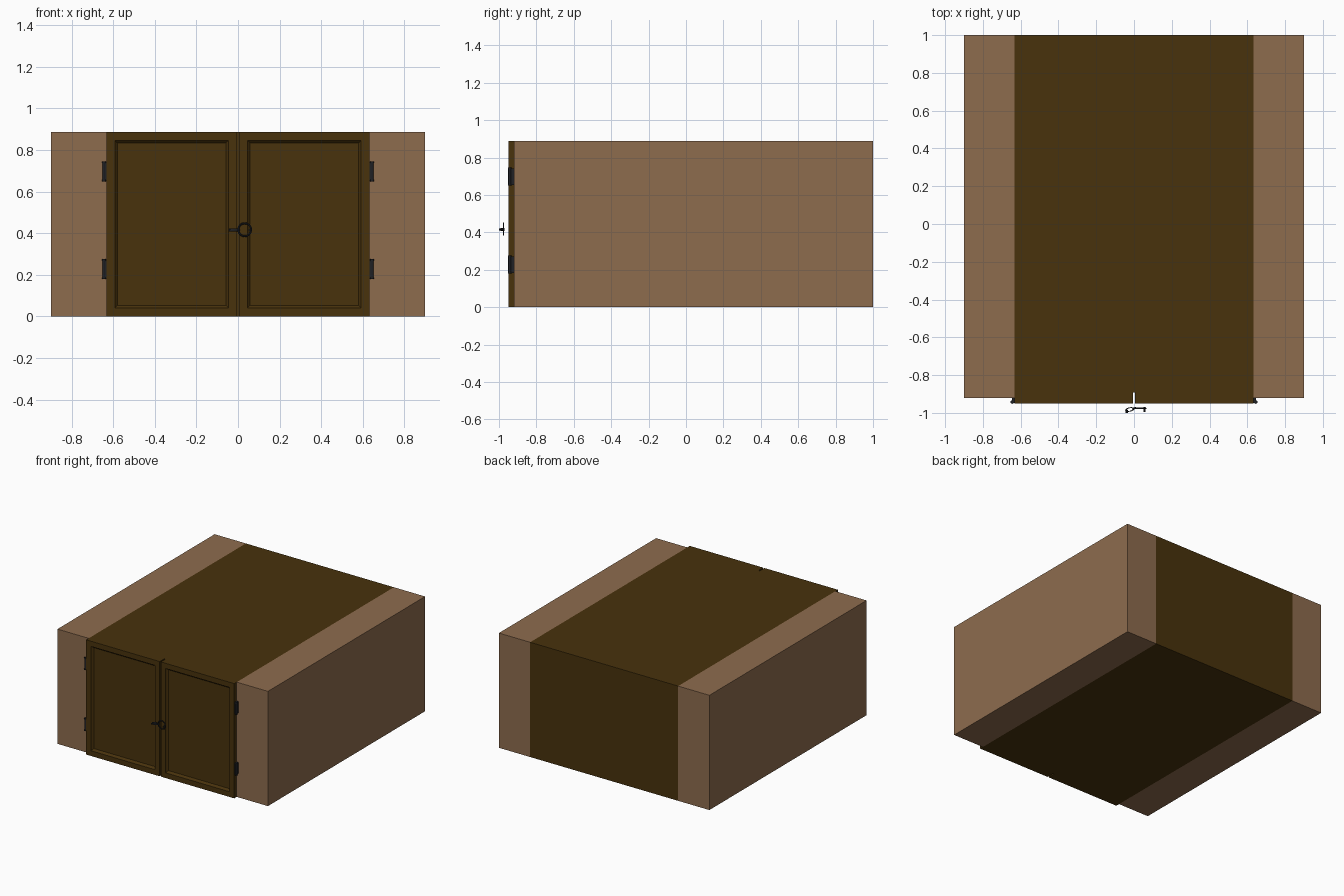
import bpy, bmesh, math
from mathutils import Matrix, Vector

if "Cube" in bpy.data.objects:
    bpy.data.objects.remove(bpy.data.objects["Cube"])


def material(name, rgb):
    m = bpy.data.materials.new(name)
    m.diffuse_color = (*rgb, 1)
    m.use_nodes = True
    m.node_tree.nodes["Principled BSDF"].inputs["Base Color"].default_value = m.diffuse_color
    return m


TAN = material("light wood", (0.27, 0.15, 0.076))
DARK = material("dark wood", (0.065, 0.032, 0.0037))
IRON = material("black iron", (0.014, 0.015, 0.018))
TOP = 0.887


def finish(name, bm, mat):
    bmesh.ops.recalc_face_normals(bm, faces=bm.faces[:])
    me = bpy.data.meshes.new(name)
    bm.to_mesh(me)
    bm.free()
    ob = bpy.data.objects.new(name, me)
    bpy.context.collection.objects.link(ob)
    me.materials.append(mat)
    return ob


def add_box(bm, lo, hi):
    lo, hi = Vector(lo), Vector(hi)
    mat = Matrix.Translation((lo + hi) / 2) @ Matrix.Diagonal((*(hi - lo), 1))
    return bmesh.ops.create_cube(bm, size=1, matrix=mat)["verts"]


def box(name, lo, hi, mat):
    bm = bmesh.new()
    add_box(bm, lo, hi)
    return finish(name, bm, mat)


def cylinder(bm, p, q, r, sides=12):
    p, q = Vector(p), Vector(q)
    d = q - p
    rot = d.to_track_quat('Z', 'Y').to_matrix().to_4x4()
    bmesh.ops.create_cone(bm, cap_ends=True, segments=sides, radius1=r, radius2=r,
                          depth=d.length, matrix=Matrix.Translation((p + q) / 2) @ rot)


def smooth(ob):
    bpy.ops.object.select_all(action='DESELECT')
    ob.select_set(True)
    bpy.context.view_layer.objects.active = ob
    bpy.ops.object.shade_smooth_by_angle(angle=math.radians(40))


# Cabinet core behind the doors
box("cabinet_core", (-0.633, -0.893, 0), (0.633, 1, TOP), DARK)

for s, side in ((-1, "left"), (1, "right")):
    # Light wood flank
    a, b = sorted((s * 0.633, s * 0.9))
    box(side + "_flank", (a, -0.92, 0), (b, 1, TOP), TAN)

    # Door with a sunken panel and sloped moulding
    a, b = sorted((s * 0.005, s * 0.633))
    bm = bmesh.new()
    add_box(bm, (a, -0.95, 0), (b, -0.893, TOP))
    bm.normal_update()
    front = min(bm.faces, key=lambda f: f.calc_center_median().y)
    bmesh.ops.inset_region(bm, faces=[front], thickness=0.057)
    for thick, depth in ((0.003, -0.006), (0.016, -0.012)):
        bmesh.ops.inset_region(bm, faces=[front], thickness=thick, depth=depth)
    finish(side + "_door", bm, DARK)

    # Two hinges: barrel, end caps and a leaf on the door edge
    for z, level in ((0.227, "lower"), (0.698, "upper")):
        bm = bmesh.new()
        x, y = s * 0.645, -0.943
        cylinder(bm, (x, y, z - 0.042), (x, y, z + 0.042), 0.0075)
        for e in (-1, 1):
            cylinder(bm, (x, y, z + e * 0.040), (x, y, z + e * 0.048), 0.009)
        a, b = sorted((s * 0.630, s * 0.647))
        add_box(bm, (a, -0.948, z - 0.044), (b, -0.919, z + 0.044))
        smooth(finish(f"{side}_{level}_hinge", bm, IRON))


def ring(name, center, radius, tube, scale, rot):
    bpy.ops.mesh.primitive_torus_add(major_radius=radius, minor_radius=tube,
                                     major_segments=24, minor_segments=8,
                                     location=center, rotation=rot)
    ob = bpy.context.object
    ob.name = name
    ob.scale = scale
    ob.data.materials.append(IRON)
    smooth(ob)


# Pull ring and the latch beside it
ring("pull_ring", (0.032, -0.976, 0.417), 0.031, 0.0045, (1, 1, 0.8),
     (math.pi / 2, 0, 0))
ring("latch_loop", (-0.022, -0.982, 0.415), 0.020, 0.005, (1, 0.45, 1.5),
     (0, 0, math.radians(12)))

bm = bmesh.new()
cylinder(bm, (0.056, -0.970, 0.415), (0.056, -0.995, 0.415), 0.005)
cylinder(bm, (-0.038, -0.985, 0.415), (-0.038, -1.0, 0.415), 0.006)
cylinder(bm, (-0.004, -0.976, 0.415), (0.010, -0.974, 0.415), 0.005)
smooth(finish("latch_pins", bm, IRON))
